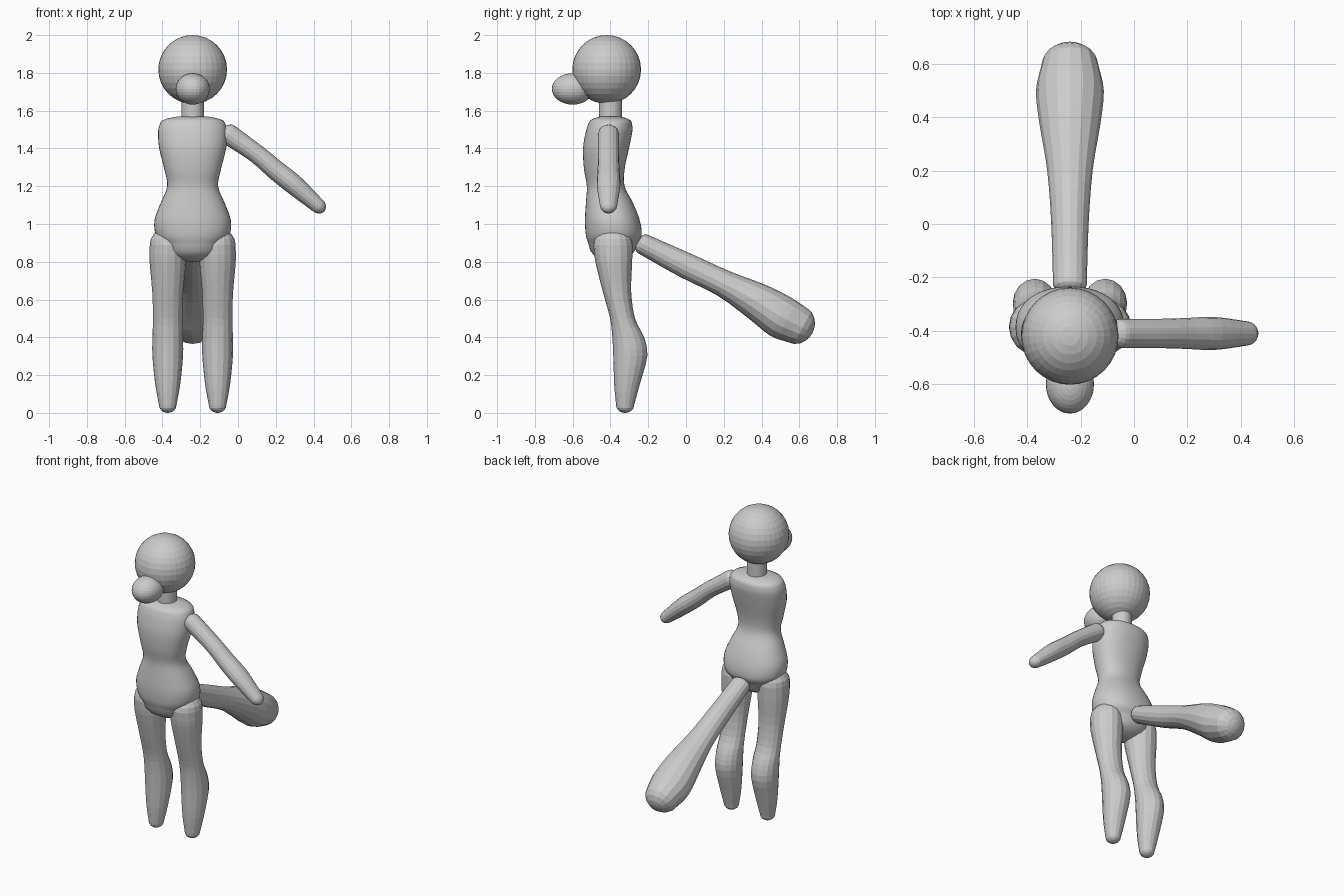
import bpy, bmesh, math
from mathutils import Vector

if "Cube" in bpy.data.objects:
    bpy.data.objects.remove(bpy.data.objects["Cube"])

CX, CY = -0.24, -0.42
grey = bpy.data.materials.new("plain grey")
grey.diffuse_color = (0.6, 0.6, 0.6, 1)
grey.use_nodes = True
grey.node_tree.nodes["Principled BSDF"].inputs["Base Color"].default_value = grey.diffuse_color


def finish(bm, name, angle):
    bmesh.ops.recalc_face_normals(bm, faces=bm.faces)
    me = bpy.data.meshes.new(name)
    bm.to_mesh(me)
    bm.free()
    me.materials.append(grey)
    ob = bpy.data.objects.new(name, me)
    bpy.context.collection.objects.link(ob)
    if angle:
        for p in me.polygons:
            p.use_smooth = True
    return ob


def spline(keys, steps):
    """Catmull-Rom through keys (x, y, z, ra, rb)."""
    k = [Vector(a) for a in keys]
    k = [2 * k[0] - k[1]] + k + [2 * k[-1] - k[-2]]
    out = []
    for i in range(1, len(k) - 2):
        a, b, c, d = k[i - 1:i + 3]
        for s in range(steps):
            t = s / steps
            out.append(0.5 * (2 * b + (c - a) * t + (2 * a - 5 * b + 4 * c - d) * t * t
                              + (3 * b - a - 3 * c + d) * t ** 3))
    return out + [k[-2]]


def limb(name, keys, axis, side, caps, n=16, steps=3, smooth=False, power=1.0):
    """Loft elliptical rings along an axis and round both ends."""
    axis, u = Vector(axis).normalized(), Vector(side).normalized()
    v = axis.cross(u)
    rings = [(Vector(r[:3]), r[3], r[4]) for r in spline(keys, steps)]

    def dome(r, length):
        return [(r[0] + axis * length * math.sin(a), r[1] * math.cos(a), r[2] * math.cos(a))
                for a in (math.radians(d) for d in (20, 40, 60, 77))]
    rings = dome(rings[0], -caps[0])[::-1] + rings + dome(rings[-1], caps[1])
    tips = [Vector(keys[0][:3]) - axis * caps[0], Vector(keys[-1][:3]) + axis * caps[1]]
    bm = bmesh.new()
    rows = []
    for c, ra, rb in rings:
        row = []
        for i in range(n):
            t = 2 * math.pi * i / n
            ct, st = math.cos(t), math.sin(t)
            row.append(bm.verts.new(c + u * ra * math.copysign(abs(ct) ** power, ct)
                                    + v * rb * math.copysign(abs(st) ** power, st)))
        rows.append(row)
    for a, b in zip(rows, rows[1:]):
        for i in range(n):
            j = (i + 1) % n
            bm.faces.new((a[i], a[j], b[j], b[i]))
    for tip, row in zip(tips, (rows[0], rows[-1])):
        p = bm.verts.new(tip)
        for i in range(n):
            bm.faces.new((row[i], row[(i + 1) % n], p))
    return finish(bm, name, smooth)


def ball(name, loc, scale, n=32):
    bm = bmesh.new()
    bmesh.ops.create_uvsphere(bm, u_segments=n, v_segments=n // 2, radius=1)
    bmesh.ops.scale(bm, vec=scale, verts=bm.verts)
    bmesh.ops.translate(bm, vec=loc, verts=bm.verts)
    return finish(bm, name, False)


# head, muzzle and neck
ball("head", (CX, CY, 1.818), (0.182, 0.182, 0.182))
ball("muzzle", (CX, -0.60, 1.715), (0.09, 0.11, 0.083))
bm = bmesh.new()
bmesh.ops.create_cone(bm, cap_ends=True, segments=32, radius1=0.06, radius2=0.06, depth=0.16)
bmesh.ops.translate(bm, vec=(CX, -0.40, 1.62), verts=bm.verts)
finish(bm, "neck", False)

# torso: height, half width, front y, back y
body = [(0.89, 0.155, -0.515, -0.262), (0.94, 0.195, -0.53, -0.235), (1.02, 0.202, -0.535, -0.245),
        (1.11, 0.17, -0.53, -0.28), (1.20, 0.135, -0.525, -0.325), (1.29, 0.15, -0.54, -0.325),
        (1.40, 0.177, -0.545, -0.302), (1.49, 0.183, -0.53, -0.284), (1.535, 0.172, -0.515, -0.286)]
limb("torso", [(CX, (f + b) / 2, z, w, (b - f) / 2) for z, w, f, b in body],
     (0, 0, 1), (1, 0, 0), (0.09, 0.038), n=40, steps=4, smooth=True, power=0.9)

# legs: height, half width, front y, back y
leg = [(0.04, 0.046, -0.37, -0.275), (0.15, 0.066, -0.38, -0.245), (0.30, 0.081, -0.385, -0.205),
       (0.40, 0.081, -0.39, -0.222), (0.50, 0.078, -0.402, -0.27), (0.64, 0.082, -0.44, -0.29),
       (0.80, 0.096, -0.48, -0.285), (0.89, 0.095, -0.49, -0.283)]
for s, nm in ((-1, "left_leg"), (1, "right_leg")):
    limb(nm, [(CX + s * 0.132, (f + b) / 2, z, w, (b - f) / 2) for z, w, f, b in leg],
         (0, 0, 1), (1, 0, 0), (0.04, 0.09))

# single outstretched arm
limb("arm", [(-0.05, -0.41, 1.475, 0.055, 0.056), (0.10, -0.41, 1.37, 0.055, 0.05),
             (0.20, -0.41, 1.285, 0.058, 0.053), (0.30, -0.41, 1.205, 0.062, 0.053),
             (0.42, -0.41, 1.10, 0.046, 0.04)],
     (0.77, 0, -0.64), (0, 1, 0), (0.045, 0.05))

# tail with a bulbous end
limb("tail", [(CX, -0.23, 0.895, 0.063, 0.055), (CX, 0.0, 0.78, 0.07, 0.068),
              (CX, 0.20, 0.685, 0.085, 0.072), (CX, 0.38, 0.587, 0.115, 0.1),
              (CX, 0.50, 0.51, 0.127, 0.115), (CX, 0.59, 0.465, 0.108, 0.103)],
     (0, 0.88, -0.47), (1, 0, 0), (0.03, 0.09))
